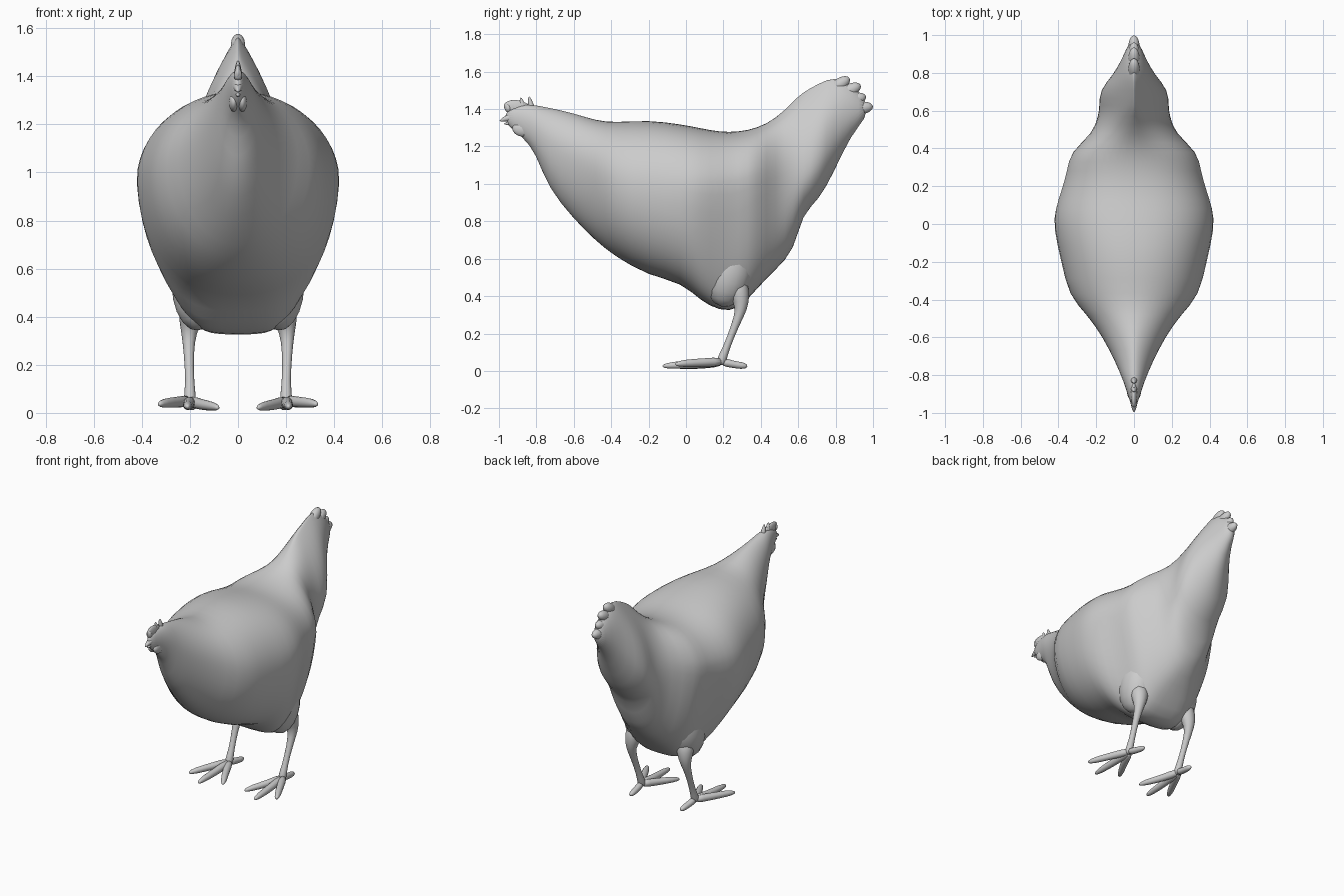
import bpy, bmesh, math
from mathutils import Vector, Matrix

if "Cube" in bpy.data.objects:
    bpy.data.objects.remove(bpy.data.objects["Cube"], do_unlink=True)

grey = bpy.data.materials.new("plain grey")
grey.use_nodes = True
grey.diffuse_color = (0.6, 0.6, 0.6, 1)
grey.node_tree.nodes["Principled BSDF"].inputs["Base Color"].default_value = grey.diffuse_color


def finish(name, bm, subdivide=0):
    """Turn a bmesh into a smooth grey object."""
    bmesh.ops.recalc_face_normals(bm, faces=bm.faces)
    mesh = bpy.data.meshes.new(name)
    bm.to_mesh(mesh)
    bm.free()
    mesh.materials.append(grey)
    mesh.polygons.foreach_set("use_smooth", [True] * len(mesh.polygons))
    obj = bpy.data.objects.new(name, mesh)
    bpy.context.collection.objects.link(obj)
    if subdivide:
        mod = obj.modifiers.new("smooth", "SUBSURF")
        mod.levels = mod.render_levels = subdivide


def skin_rings(bm, rings):
    """Bridge a row of equal rings and close both ends."""
    loops = [[bm.verts.new(p) for p in ring] for ring in rings]
    n = len(loops[0])
    for a, b in zip(loops, loops[1:]):
        for i in range(n):
            j = (i + 1) % n
            bm.faces.new((a[i], a[j], b[j], b[i]))
    bm.faces.new(loops[0])
    bm.faces.new(loops[-1])


def tube(name, points, sides=8):
    """Round limb through (x, y, z, radius) points."""
    centres = [Vector(p[:3]) for p in points]
    rings = []
    for i, (c, p) in enumerate(zip(centres, points)):
        along = centres[min(i + 1, len(centres) - 1)] - centres[max(i - 1, 0)]
        u = along.cross(Vector((1, 0, 0))).normalized()
        v = along.cross(u).normalized()
        angles = [math.tau * k / sides for k in range(sides)]
        rings.append([c + p[3] * (u * math.cos(a) + v * math.sin(a)) for a in angles])
    bm = bmesh.new()
    skin_rings(bm, rings)
    finish(name, bm, 1)


def blob(name, centre, size, tilt=0):
    """Ellipsoid tilted about the x axis."""
    bm = bmesh.new()
    place = Matrix.Translation(centre) @ Matrix.Rotation(tilt, 4, "X") @ Matrix.Diagonal((*size, 1))
    bmesh.ops.create_uvsphere(bm, u_segments=16, v_segments=10, radius=1, matrix=place)
    finish(name, bm)


def body_ring(y, top, bottom, width, middle, upper, lower, sides=28):
    """Cross-section with its own fullness above and below; full undersides taper inward."""
    ring = []
    for k in range(sides):
        a = math.tau * (k + 0.5) / sides
        c, s = math.cos(a), math.sin(a)
        e = upper if s > 0 else lower
        height = math.copysign(abs(s) ** min(e, 1), s)
        reach = top - middle if s > 0 else middle - bottom
        taper = 1 - 0.75 * (1 - lower) * max(0, -height)
        ring.append((width * taper * math.copysign(abs(c) ** e, c), y, middle + reach * height))
    return ring


# Head, neck, body and tail: y, top, bottom, half width, widest height, fullness
sections = [
    (-.97, 1.4, 1.32, .015, 1.36, 1, 1),
    (-.87, 1.43, 1.25, .042, 1.34, 1, 1),
    (-.8, 1.42, 1.16, .07, 1.3, 1, 1),
    (-.74, 1.41, .98, .095, 1.22, 1.2, 1),
    (-.6, 1.38, .81, .165, 1.13, 1.3, 1),
    (-.48, 1.34, .69, .25, 1.06, 1.1, 1),
    (-.38, 1.33, .61, .35, .99, 1, .95),
    (-.2, 1.345, .505, .39, .94, .92, .85),
    (-.02, 1.32, .47, .435, .91, .88, .75),
    (.08, 1.3, .37, .43, .91, .87, .55),
    (.18, 1.28, .32, .395, .92, .87, .42),
    (.28, 1.28, .32, .365, .93, .88, .42),
    (.38, 1.3, .44, .35, .97, .9, .6),
    (.48, 1.35, .54, .22, 1, 1.2, .8),
    (.58, 1.45, .64, .19, 1.02, 1.6, 1),
    (.62, 1.49, .84, .185, 1.05, 1.9, 1),
    (.71, 1.54, .91, .185, 1.12, 2.1, 1),
    (.79, 1.575, 1.06, .11, 1.25, 1.8, 1),
    (.88, 1.54, 1.26, .06, 1.38, 1.2, 1),
    (.97, 1.44, 1.36, .025, 1.4, 1, 1),
]
body = bmesh.new()
skin_rings(body, [body_ring(*s) for s in sections])
finish("body", body, 1)

# Rounded feather tips along the end of the tail
for i, (y, z) in enumerate([(.82, 1.53), (.875, 1.5), (.9, 1.45), (.935, 1.405)]):
    blob(f"tail_feather_{i + 1}", (0, y, z), (.03, .065, .034), .6 - i * .15)

# Beak, comb and wattles
tube("upper_beak", [(0, -.9, 1.36, .03), (0, -.95, 1.355, .022), (0, -1, 1.335, .004)])
tube("lower_beak", [(0, -.9, 1.33, .022), (0, -.98, 1.32, .005)])
blob("comb_ridge", (0, -.9, 1.405), (.016, .075, .042), -.2)
for i, (y, z) in enumerate([(-.965, 1.425), (-.925, 1.45), (-.885, 1.465), (-.84, 1.47)]):
    tube(f"comb_point_{i + 1}", [(0, y + .02, 1.38, .022), (0, y + .01, 1.425, .018), (0, y, z, .004)])
for side, name in ((1, "left"), (-1, "right")):
    blob(f"{name}_wattle", (side * .018, -.88, 1.29), (.02, .05, .036), -.3)

# Thighs, legs and feet, mirrored
toes = {
    "middle_toe": [(.2, .2, .05, .03), (.205, .06, .035, .025), (.21, -.08, .03, .022), (.21, -.13, .025, .008)],
    "outer_toe": [(.2, .2, .05, .03), (.25, .1, .045, .024), (.31, -.02, .04, .023), (.33, -.06, .035, .008)],
    "inner_toe": [(.2, .2, .05, .03), (.16, .1, .035, .024), (.1, -.01, .027, .022), (.08, -.05, .02, .008)],
    "back_toe": [(.2, .19, .05, .028), (.195, .25, .035, .02), (.19, .3, .028, .022), (.19, .33, .025, .01)],
}
leg = [(.18, .26, .5, .07), (.195, .29, .4, .06), (.205, .3, .335, .034), (.205, .265, .25, .022),
       (.2, .215, .12, .019), (.2, .19, .06, .03), (.2, .185, .03, .022)]
for side, name in ((1, "left"), (-1, "right")):
    blob(f"{name}_thigh", (side * .17, .23, .53), (.105, .125, .19), -.2)
    for part, path in {"leg": leg, **toes}.items():
        tube(f"{name}_{part}", [(side * x, y, z, r) for x, y, z, r in path])
